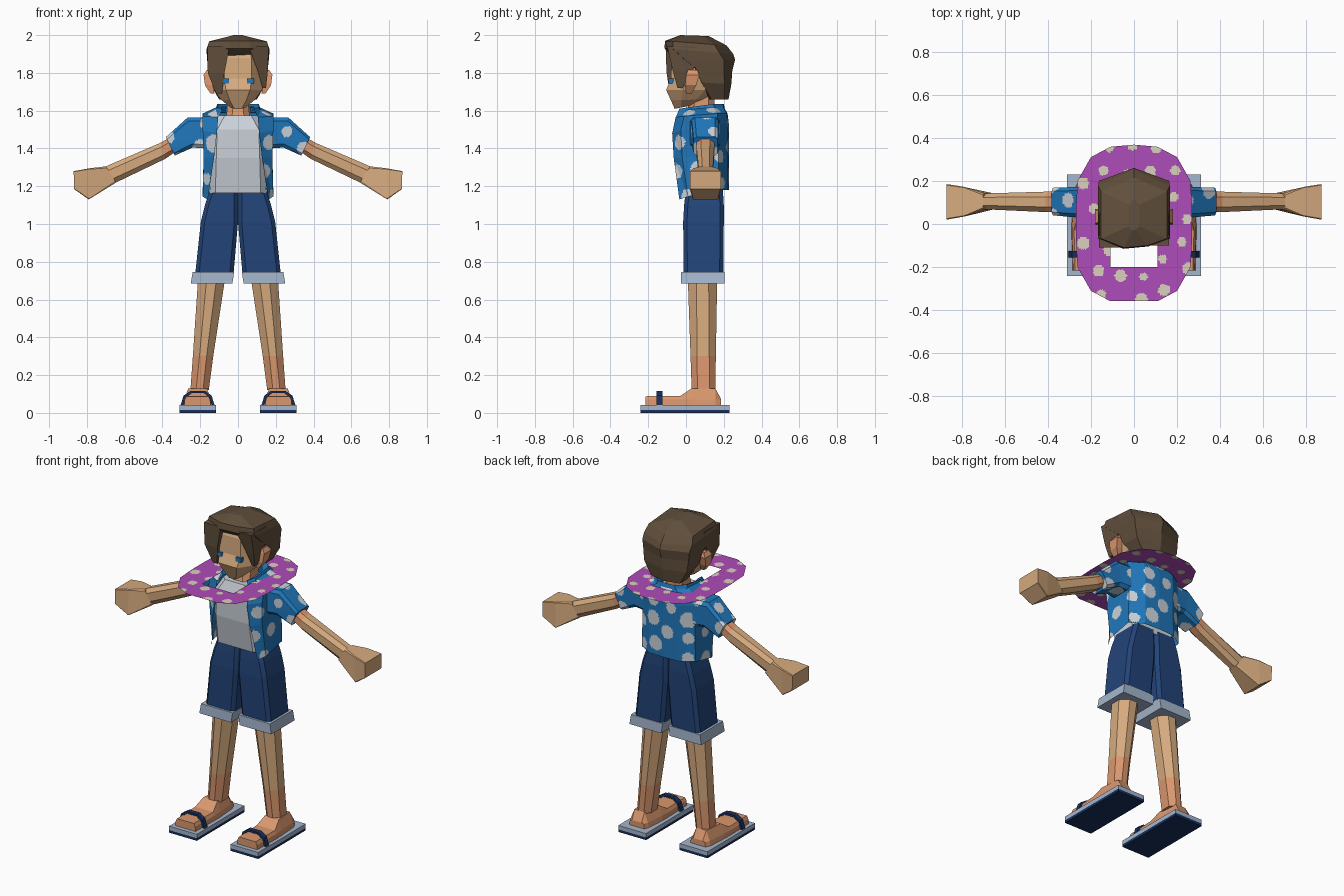
import bpy, bmesh, random
from mathutils import Vector

if "Cube" in bpy.data.objects:
    bpy.data.objects.remove(bpy.data.objects["Cube"])

random.seed(4)


def material(name, rgb):
    lin = [((c / 255 + 0.055) / 1.055) ** 2.4 for c in rgb]
    m = bpy.data.materials.new(name)
    m.diffuse_color = (*lin, 1)
    m.use_nodes = True
    m.node_tree.nodes["Principled BSDF"].inputs["Base Color"].default_value = m.diffuse_color
    return m


SKIN = material("tan skin", (214, 170, 126))
WARM = material("warm skin", (218, 151, 110))
HAIR = material("brown hair", (97, 79, 60))
BLUE = material("shirt blue", (32, 120, 188))
PALE = material("pale grey", (203, 211, 218))
NAVY = material("navy cloth", (34, 68, 120))
TRIM = material("grey blue trim", (164, 182, 205))
DARK = material("dark navy", (24, 48, 92))
PURPLE = material("garland purple", (174, 76, 184))
CREAM = material("cream petals", (218, 208, 188))


def rect(z, x0, x1, y0, y1, c=0.0):
    """Horizontal rectangle, with chamfered corners if c > 0."""
    if not c:
        return [(x0, y0, z), (x1, y0, z), (x1, y1, z), (x0, y1, z)]
    return [(x0 + c, y0, z), (x1 - c, y0, z), (x1, y0 + c, z), (x1, y1 - c, z),
            (x1 - c, y1, z), (x0 + c, y1, z), (x0, y1 - c, z), (x0, y0 + c, z)]


def limb(xt, zt, xb, zb, y0, y1, c=0.25):
    """Upright section of an arm between a top and a bottom point."""
    pts = [(0, c), (0, 1 - c), (c, 1), (1 - c, 1), (1, 1 - c), (1, c), (1 - c, 0), (c, 0)]
    return [(xb + (xt - xb) * v, y0 + (y1 - y0) * u, zb + (zt - zb) * v) for u, v in pts]


FACE = [(.5, 0), (1, .32), (1, .75), (.5, 1), (-.5, 1), (-1, .75), (-1, .32), (-.5, 0)]
MOP = [(.4, .03), (1, .13), (1, .8), (0, 1), (-1, .8), (-1, .13), (-.3, 0)]


def skull(shape, zf, zb, w, f, b):
    """Head section from a unit shape, tilted from front to back."""
    return [(w * u, f + (b - f) * t, zf + (zb - zf) * t) for u, t in shape]


def speckle(bm, gap, radius):
    """Cut the surface finely and mark seeded round patches with slot 1."""
    for _ in range(9):
        bmesh.ops.triangulate(bm, faces=bm.faces[:])
        long = [e for e in bm.edges if e.calc_length() > 0.016]
        if not long:
            break
        bmesh.ops.subdivide_edges(bm, edges=long, cuts=1)
    bmesh.ops.triangulate(bm, faces=bm.faces[:])
    faces = bm.faces[:]
    centres = []
    for f in random.sample(faces, len(faces)):
        c = f.calc_center_median()
        if all((c - p).length > gap for p, r in centres):
            centres.append((c, radius * random.uniform(.7, 1.15)))
    for f in faces:
        c = f.calc_center_median()
        f.material_index = int(any((c - p).length < r for p, r in centres))


def loft(name, mats, rings, closed=True, caps=True, mirror=False, rule=None, spots=None):
    """Skin a list of rings; mirror makes a second copy across x = 0."""
    bm = bmesh.new()
    for s in ((1, -1) if mirror else (1,)):
        rows = [[bm.verts.new((s * x, y, z)) for x, y, z in r] for r in rings]
        n = len(rows[0])
        for a, b in zip(rows, rows[1:]):
            for i in range(n if closed else n - 1):
                j = (i + 1) % n
                bm.faces.new((a[i], a[j], b[j], b[i]))
        if caps:
            bm.faces.new(rows[0])
            bm.faces.new(rows[-1])
    if not mirror:
        bmesh.ops.remove_doubles(bm, verts=bm.verts[:], dist=1e-5)
    bmesh.ops.recalc_face_normals(bm, faces=bm.faces[:])
    if rule:
        for f in bm.faces:
            f.material_index = rule(f.calc_center_median())
    if spots:
        speckle(bm, *spots)
    me = bpy.data.meshes.new(name)
    bm.to_mesh(me)
    bm.free()
    for m in mats:
        me.materials.append(m)
    ob = bpy.data.objects.new(name, me)
    bpy.context.collection.objects.link(ob)
    return ob


def box(name, mat, x0, x1, y0, y1, z0, z1):
    loft(name, [mat], [rect(z0, x0, x1, y0, y1), rect(z1, x0, x1, y0, y1)], mirror=True)


# Head, eyes, ears and neck
loft("head", [SKIN], [skull(FACE, *r) for r in (
    (1.61, 1.63, .04, -.06, .04), (1.655, 1.66, .088, -.08, .10), (1.71, 1.71, .128, -.105, .17),
    (1.77, 1.77, .145, -.08, .20), (1.88, 1.88, .142, -.075, .20), (1.94, 1.94, .12, -.05, .18))])
box("eye", BLUE, .048, .085, -.092, -.05, 1.744, 1.77)
loft("ear", [WARM], [rect(1.69, .125, .145, .0, .03), rect(1.735, .13, .175, -.005, .055),
                     rect(1.79, .13, .182, .0, .07), rect(1.815, .13, .165, .01, .06)], mirror=True)
loft("neck", [WARM], [rect(1.5, -.075, .075, -.02, .15, .03), rect(1.585, -.06, .06, .0, .15, .03),
                      rect(1.69, -.055, .055, .03, .15, .03)])

# Hair: cap plus one long and one short front lock
loft("hair", [HAIR], [skull(MOP, *r) for r in (
    (1.66, 1.66, .10, .12, .225), (1.75, 1.74, .148, .06, .24), (1.83, 1.81, .157, .02, .245),
    (1.865, 1.87, .163, -.04, .26), (1.93, 1.90, .166, -.115, .25),
    (1.97, 1.945, .153, -.11, .215), (2.0, 1.995, .025, -.03, .12))])
loft("long_front_lock", [HAIR], [
    rect(1.69, -.115, -.085, -.085, -.04), rect(1.80, -.160, -.072, -.103, .02),
    rect(1.94, -.162, -.045, -.108, .05)])
loft("short_front_lock", [HAIR], [
    rect(1.72, .13, .148, -.045, -.02), rect(1.81, .105, .158, -.07, .04),
    rect(1.94, .055, .162, -.1, .05)])

# Vest
loft("vest", [PALE], [rect(1.165, -.15, .15, -.025, .19, .03), rect(1.35, -.145, .145, -.055, .20, .03),
                      rect(1.5, -.14, .14, -.058, .20, .03), rect(1.575, -.10, .10, -.03, .17, .03)])


# Open shirt: a sheet running from one front edge round the back to the other
def shirt_row(zf, zb, xi, w, f, b):
    half = [(xi, f, zf), (w, f + .045, zf + (zb - zf) * .3), (w, b - .05, zb), (w * .55, b, zb)]
    return half + [(0, b + .005, zb)] + [(-x, y, z) for x, y, z in reversed(half)]


loft("shirt", [BLUE, PALE], [shirt_row(*r) for r in (
    (1.13, 1.18, .160, .187, -.035, .222), (1.35, 1.36, .127, .182, -.065, .222),
    (1.48, 1.53, .112, .187, -.073, .222), (1.565, 1.585, .105, .187, -.055, .215),
    (1.605, 1.62, .085, .11, -.03, .195))], closed=False, caps=False, spots=(.115, .043))
loft("shirt_collar", [BLUE], [shirt_row(*r) for r in (
    (1.575, 1.59, .105, .125, -.05, .205), (1.61, 1.635, .085, .11, -.035, .195),
    (1.60, 1.62, .07, .085, -.02, .17))], closed=False, caps=False)
loft("sleeve", [BLUE, PALE], [
    limb(.17, 1.565, .17, 1.40, .02, .18, .12), limb(.265, 1.565, .24, 1.405, .03, .172, .12),
    limb(.382, 1.46, .335, 1.362, .04, .168, .12)], mirror=True, spots=(.11, .04))

# Arms and hands
loft("arm", [SKIN, WARM], [
    limb(.34, 1.47, .32, 1.39, .055, .15), limb(.41, 1.43, .385, 1.345, .055, .15),
    limb(.70, 1.305, .645, 1.22, .068, .142)], mirror=True, rule=lambda c: int(abs(c.x) < .385))
loft("hand", [SKIN], [
    limb(.70, 1.305, .645, 1.22, .068, .142, .1), limb(.785, 1.295, .79, 1.13, .035, .172, .03),
    limb(.87, 1.28, .868, 1.185, .02, .185, .03)], mirror=True)

# Shorts with turned-up cuffs
loft("shorts", [NAVY], [
    rect(.72, .025, .228, -.012, .198, .02), rect(1.01, 0, .197, -.015, .20, .02),
    rect(1.10, 0, .175, -.01, .20, .02), rect(1.185, 0, .148, .0, .195, .02)], mirror=True)
loft("shorts_cuff", [TRIM], [rect(.685, .03, .25, -.027, .205), rect(.747, .02, .24, -.025, .203)],
     mirror=True)

# Legs: the skin turns warmer below the shin line
loft("leg", [SKIN, WARM], [
    rect(.70, .07, .212, .01, .165, .045), rect(.30, .131, .239, .024, .158, .035),
    rect(.12, .155, .252, .03, .155, .03)], mirror=True, rule=lambda c: int(c.z < .3))


# Feet, lofted from toe to heel
def foot_row(y, xa, xb, h, inset):
    return [(xa, y, .04), (xa + inset * .2, y, .07), (xa + inset, y, h),
            (xb - inset, y, h), (xb - inset * .2, y, .07), (xb, y, .04)]


loft("foot", [WARM], [foot_row(*r) for r in (
    (-.215, .145, .285, .088, .012), (-.03, .14, .29, .09, .012),
    (.03, .14, .288, .13, .025), (.155, .15, .28, .13, .03), (.185, .16, .265, .075, .02))], mirror=True)

# Sandals: dark sole, pale insole and arched strap
box("sandal_sole", DARK, .117, .31, -.242, .23, 0, .016)
box("sandal_insole", TRIM, .117, .31, -.242, .23, .016, .041)
arch = [(.122, .035), (.140, .092), (.175, .117), (.25, .117), (.288, .092), (.306, .035)]
loft("sandal_strap", [DARK], [
    [(x, -.155, z), (x, -.125, z), (x + (.213 - x) * .12, -.125, z - .013),
     (x + (.213 - x) * .12, -.155, z - .013)] for x, z in arch], mirror=True)

# Flat flower garland around the neck: rounded outside, rectangular hole
quarter = [(.27, .06), (.262, .2), (.2, .31), (.11, .358)]
outer = quarter + [(0, .368)] + [(-x, y) for x, y in reversed(quarter)]
outer += [(-x, -y) for x, y in quarter] + [(x, -y) for x, y in reversed(quarter)]
inner = [(max(-.11, min(.11, x)), max(-.2, min(.2, y))) for x, y in outer]
loft("garland", [PURPLE, CREAM], [[(x, y, 1.6) for x, y in outer], [(x, y, 1.6) for x, y in inner]],
     caps=False, spots=(.105, .026))
